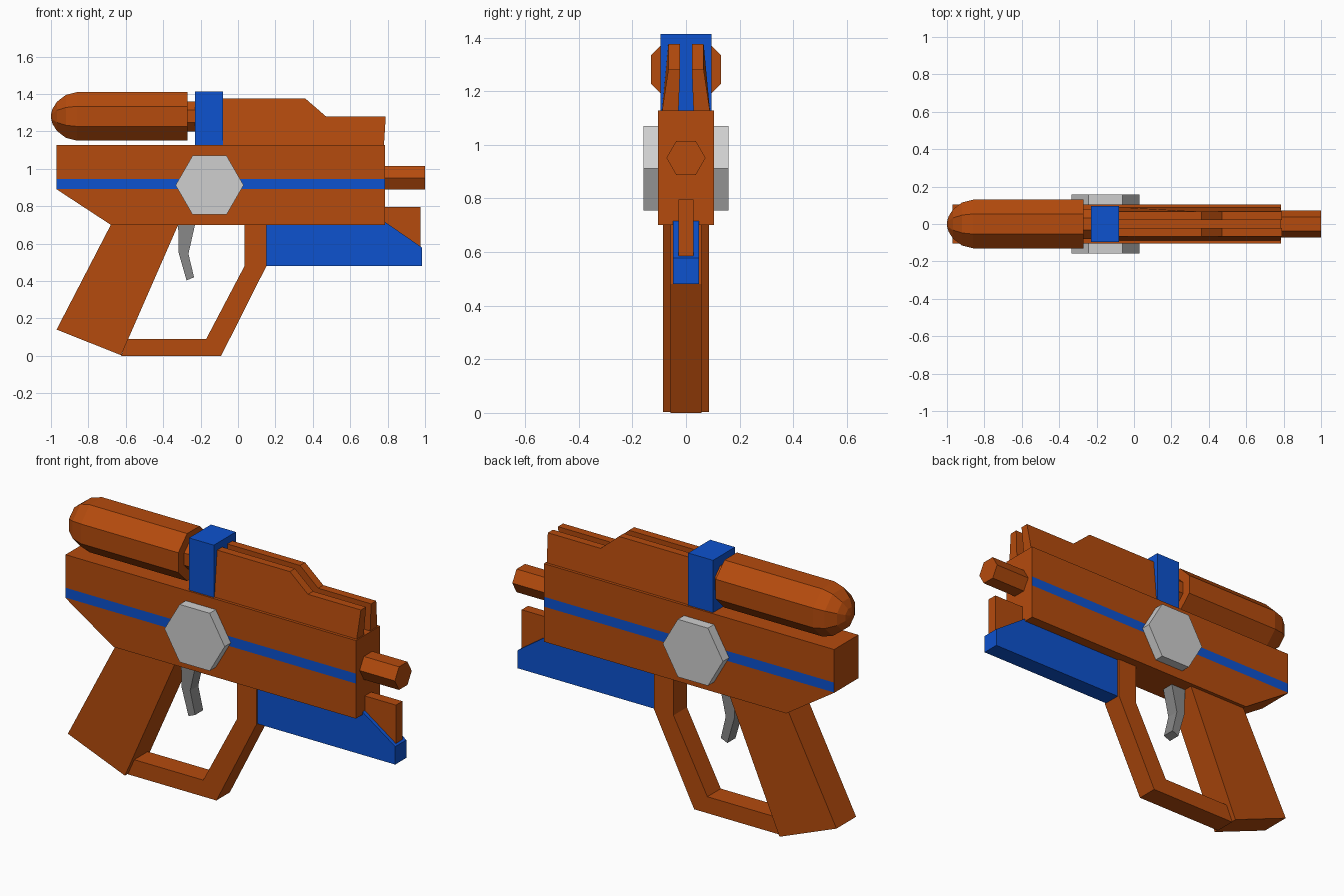
import bpy, bmesh, math

if "Cube" in bpy.data.objects:
    bpy.data.objects.remove(bpy.data.objects["Cube"])


def material(name, rgb):
    m = bpy.data.materials.new(name)
    m.diffuse_color = (*rgb, 1)
    m.use_nodes = True
    m.node_tree.nodes["Principled BSDF"].inputs["Base Color"].default_value = m.diffuse_color
    return m


ORANGE = material("orange", (0.46, 0.07, 0.004))
BLUE = material("blue", (0.004, 0.085, 0.62))
LIGHT = material("light_grey", (0.62, 0.62, 0.62))
DARK = material("dark_grey", (0.25, 0.25, 0.25))


def finish(name, bm, *mats):
    bmesh.ops.recalc_face_normals(bm, faces=bm.faces)
    me = bpy.data.meshes.new(name)
    bm.to_mesh(me)
    bm.free()
    for m in mats:
        me.materials.append(m)
    ob = bpy.data.objects.new(name, me)
    bpy.context.collection.objects.link(ob)
    return ob


def prism_bm(pts, y0, y1):
    """Extrude an xz profile from y0 to y1."""
    bm = bmesh.new()
    a = [bm.verts.new((x, y0, z)) for x, z in pts]
    b = [bm.verts.new((x, y1, z)) for x, z in pts]
    bm.faces.new(a)
    bm.faces.new(b[::-1])
    n = len(pts)
    for i in range(n):
        j = (i + 1) % n
        bm.faces.new((a[i], b[i], b[j], a[j]))
    return bm


def prism(name, pts, half, mat):
    return finish(name, prism_bm(pts, -half, half), mat)


def lathe_x(name, profile, z, sides, offset, mat):
    """Sweep (x, radius) rings around a lengthwise axis at height z."""
    bm = bmesh.new()
    rings = []
    for x, r in profile:
        rings.append([bm.verts.new((x, r * math.cos(t), z + r * math.sin(t)))
                      for t in (offset + 2 * math.pi * i / sides for i in range(sides))])
    for p, q in zip(rings, rings[1:]):
        for i in range(sides):
            j = (i + 1) % sides
            bm.faces.new((p[i], p[j], q[j], q[i]))
    bm.faces.new(rings[0])
    bm.faces.new(rings[-1])
    return finish(name, bm, mat)


# Main body with a blue stripe cut into both sides
bm = prism_bm([(-0.97, 1.127), (0.787, 1.127), (0.787, 0.70), (-0.68, 0.70), (-0.97, 0.89)],
              -0.105, 0.105)
for z in (0.892, 0.946):
    bmesh.ops.bisect_plane(bm, geom=bm.verts[:] + bm.edges[:] + bm.faces[:],
                           plane_co=(0, 0, z), plane_no=(0, 0, 1))
bm.normal_update()
for f in bm.faces:
    if abs(f.normal.y) > 0.9 and 0.892 < f.calc_center_median().z < 0.946:
        f.material_index = 1
finish("body", bm, ORANGE, BLUE)

# Handle, trigger guard and trigger
prism("grip", [(-0.68, 0.70), (-0.32, 0.70), (-0.625, 0.003), (-0.97, 0.14)], 0.085, ORANGE)
prism("trigger_guard", [(-0.625, 0), (-0.09, 0), (0.152, 0.48), (0.152, 0.70), (0.035, 0.70),
                        (0.035, 0.48), (-0.17, 0.09), (-0.59, 0.09)], 0.058, ORANGE)
prism("trigger", [(-0.32, 0.70), (-0.23, 0.70), (-0.265, 0.545), (-0.235, 0.42),
                  (-0.275, 0.403), (-0.317, 0.55)], 0.035, DARK)

# Pump under the barrel and its front block
prism("pump", [(0.152, 0.70), (0.787, 0.70), (0.787, 0.715), (0.985, 0.578),
               (0.985, 0.48), (0.152, 0.48)], 0.048, BLUE)
prism("front_block", [(0.78, 0.795), (0.975, 0.795), (0.975, 0.585), (0.78, 0.71)], 0.028, ORANGE)

# Hexagonal nozzle
lathe_x("nozzle", [(0.78, 0.073), (1.0, 0.073)], 0.951, 6, 0, ORANGE)

# Octagonal water tank with a rounded rear, and its neck
k = 1 / math.cos(math.pi / 8)
lathe_x("tank", [(-0.27, 0.13 * k), (-0.86, 0.13 * k), (-0.92, 0.115 * k), (-0.968, 0.078 * k),
                 (-0.992, 0.04 * k), (-1.0, 0.01)], 1.28, 8, math.pi / 8, ORANGE)
lathe_x("tank_neck", [(-0.28, 0.08 * k), (-0.22, 0.08 * k)], 1.28, 8, math.pi / 8, ORANGE)

# Blue clamp holding the tank
prism("tank_clamp", [(-0.23, 1.12), (-0.08, 1.12), (-0.08, 1.413), (-0.23, 1.413)], 0.095, BLUE)

# Pair of top rails, flaring outwards towards the base
for side, label in ((-1, "right"), (1, "left")):
    bm = prism_bm([(-0.085, 1.12), (-0.085, 1.375), (0.36, 1.375), (0.47, 1.28),
                   (0.79, 1.28), (0.78, 1.12)], 0.022, 0.066)
    for v in bm.verts:
        if v.co.z < 1.2:
            v.co.y += 0.024 if v.co.y > 0.05 else 0.006
        v.co.y *= side
    finish("top_rail_" + label, bm, ORANGE)

# Hexagonal hub plate through both sides
prism("hub", [(-0.152 + 0.182 * math.cos(i * math.pi / 3), 0.912 + 0.182 * math.sin(i * math.pi / 3))
              for i in range(6)], 0.158, LIGHT)
